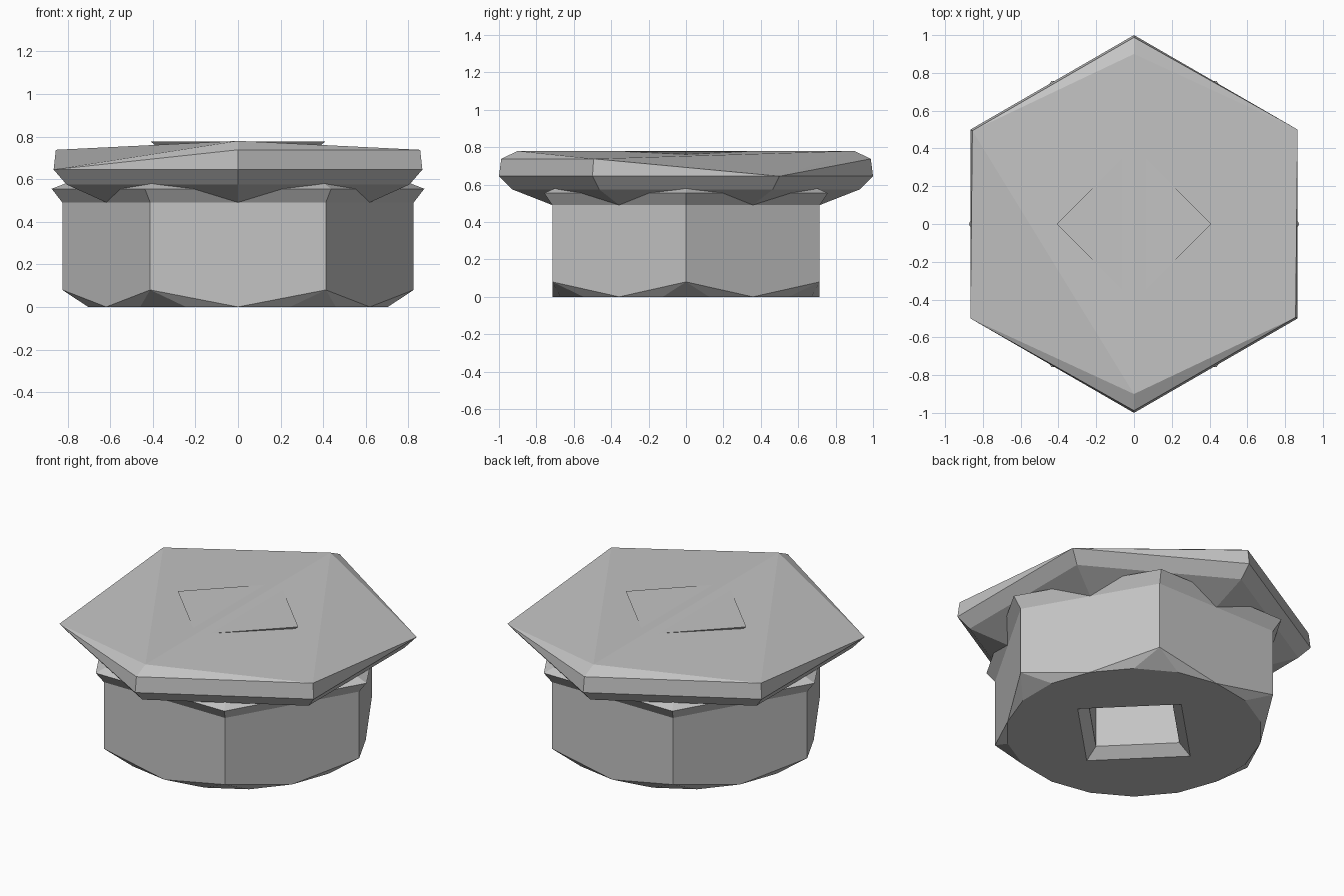
import bpy, bmesh
from math import sin, cos, radians

old = bpy.data.objects.get("Cube")
if old:
    bpy.data.objects.remove(old, do_unlink=True)

steel = bpy.data.materials.new("plain grey steel")
steel.use_nodes = True
GREY = (0.55, 0.55, 0.55, 1)
steel.diffuse_color = GREY
steel.node_tree.nodes["Principled BSDF"].inputs["Base Color"].default_value = GREY


def polar(r, angle, z):
    return (r * cos(radians(angle)), r * sin(radians(angle)), z)


def ring(bm, sides, r, z, start=0):
    return [bm.verts.new(polar(r, start + 360 * i / sides, z)) for i in range(sides)]


def bridge(bm, a, b):
    n = len(a)
    for i in range(n):
        j = (i + 1) % n
        bm.faces.new((a[i], a[j], b[j], b[i]))


def finish(bm, name):
    bmesh.ops.recalc_face_normals(bm, faces=bm.faces)
    mesh = bpy.data.meshes.new(name)
    bm.to_mesh(mesh)
    bm.free()
    mesh.materials.append(steel)
    ob = bpy.data.objects.new(name, mesh)
    bpy.context.collection.objects.link(ob)
    return ob


def stack(name, sides, profile, start=0):
    """Closed solid through rings of (radius, height)."""
    bm = bmesh.new()
    rings = [ring(bm, sides, r, z, start) for r, z in profile]
    for a, b in zip(rings, rings[1:]):
        bridge(bm, a, b)
    bm.faces.new(rings[0])
    bm.faces.new(rings[-1])
    return finish(bm, name)


# Hexagonal body with a rounded lower chamfer and a flared collar
bm = bmesh.new()
foot = ring(bm, 18, 0.715, 0, 30)
low = ring(bm, 6, 0.825, 0.08)
upper = [ring(bm, 6, r, z) for r, z in ((0.825, 0.49), (0.875, 0.555), (0.81, 0.58))]
bm.faces.new(foot)
for i in range(6):
    j = (i + 1) % 6
    mid = foot[3 * i]
    bm.faces.new((low[i], mid, low[j], upper[0][j], upper[0][i]))
    for k in range(3):
        bm.faces.new((low[j], foot[3 * i + k], foot[(3 * i + k + 1) % 18]))
for a, b in zip(upper, upper[1:]):
    bridge(bm, a, b)
bm.faces.new(upper[-1])
body = finish(bm, "hex_body")

# Hexagonal cap: sloped underside, rim, and a ridged top with two low corners
bm = bmesh.new()
under = ring(bm, 6, 0.70, 0.485, 30)
lip = ring(bm, 6, 0.93, 0.575, 30)
rim = ring(bm, 6, 1.0, 0.645, 30)
bm.faces.new(under)
bridge(bm, under, lip)
bridge(bm, lip, rim)
top = [rim[i] if i in (0, 3) else bm.verts.new(polar(0.988, 30 + 60 * i, 0.738))
       for i in range(6)]
for i in range(6):
    j = (i + 1) % 6
    corners = dict.fromkeys((rim[i], rim[j], top[j], top[i]))
    bm.faces.new(list(corners))
back = bm.verts.new((0, 0.9, 0.78))
front = bm.verts.new((0, -0.9, 0.78))
for tip, far, s in ((back, front, 0), (front, back, 3)):
    a, b, c, d = (top[(s + k) % 6] for k in range(4))
    bm.faces.new((tip, a, b))
    bm.faces.new((tip, b, c))
    bm.faces.new((tip, c, far))
    bm.faces.new((far, c, d))
cap = finish(bm, "hex_cap")

# Square socket with a chamfered mouth
cutter = stack("socket_cutter", 4, ((0.49, -0.057), (0.33, 0.057), (0.33, 0.70)))
cutter.hide_render = True
cutter.hide_viewport = True
cutter.display_type = 'WIRE'
for ob in (body, cap):
    cut = ob.modifiers.new("socket", 'BOOLEAN')
    cut.operation = 'DIFFERENCE'
    cut.solver = 'EXACT'
    cut.object = cutter

# Apply the cuts so the helper can be removed
bpy.context.view_layer.update()
graph = bpy.context.evaluated_depsgraph_get()
for ob in (body, cap):
    mesh = bpy.data.meshes.new_from_object(ob.evaluated_get(graph))
    ob.modifiers.clear()
    ob.data = mesh
bpy.data.objects.remove(cutter, do_unlink=True)

# Flared square end of the socket, just proud of the sloping top
stack("socket_end", 4, ((0.34, 0.72), (0.41, 0.777)))
